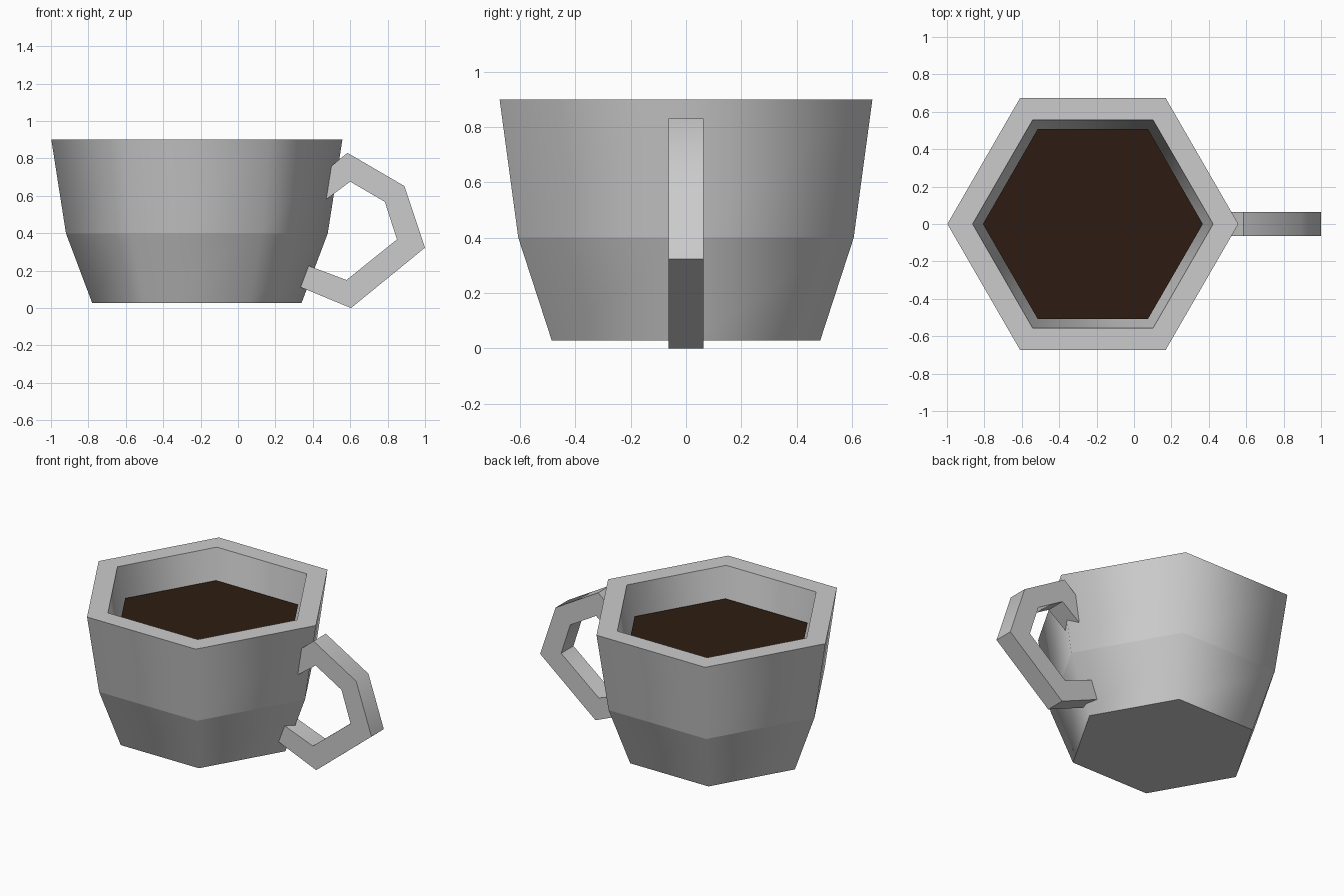
import bpy, bmesh
from math import cos, sin, pi, radians

if "Cube" in bpy.data.objects:
    bpy.data.objects.remove(bpy.data.objects["Cube"])

CX = -0.22   # cup axis
SIDES = 6


def finish(bm, name):
    bmesh.ops.recalc_face_normals(bm, faces=bm.faces[:])
    mesh = bpy.data.meshes.new(name)
    bm.to_mesh(mesh)
    bm.free()
    obj = bpy.data.objects.new(name, mesh)
    bpy.context.collection.objects.link(obj)
    return obj


def ring(bm, r, z):
    return [bm.verts.new((CX + r * cos(2 * pi * i / SIDES), r * sin(2 * pi * i / SIDES), z))
            for i in range(SIDES)]


# Cup: hexagonal profile, up the outside, over the rim and down the inside
profile = [(0.56, 0.028), (0.70, 0.40), (0.778, 0.90),
           (0.643, 0.90), (0.565, 0.40), (0.47, 0.15)]
bm = bmesh.new()
rings = [ring(bm, r, z) for r, z in profile]
for a, b in zip(rings, rings[1:]):
    for i in range(SIDES):
        j = (i + 1) % SIDES
        bm.faces.new((a[i], a[j], b[j], b[i])).smooth = True
bm.faces.new(rings[0])
bm.faces.new(rings[-1])
# Crisp horizontal creases, soft upright corners
for e in bm.edges:
    if abs(e.verts[0].co.z - e.verts[1].co.z) < 1e-4:
        e.smooth = False
        continue
    rim = all(abs(v.co.z - 0.9) < 1e-4 for v in e.verts)
    e.smooth = not rim
finish(bm, "cup")

# Coffee surface
bm = bmesh.new()
bm.faces.new(ring(bm, 0.588, 0.71))
coffee = finish(bm, "coffee")
mat = bpy.data.materials.new("coffee_brown")
mat.diffuse_color = (0.027, 0.012, 0.006, 1)
mat.use_nodes = True
mat.node_tree.nodes["Principled BSDF"].inputs["Base Color"].default_value = mat.diffuse_color
coffee.data.materials.append(mat)

# Handle: angular strap whose ends sink into the cup wall
outer = [(0.46, 0.727), (0.585, 0.83), (0.89, 0.652), (1.0, 0.323), (0.604, 0.0), (0.29, 0.13)]
inner = [(0.43, 0.55), (0.60, 0.676), (0.785, 0.568), (0.85, 0.367), (0.58, 0.15), (0.33, 0.244)]
bm = bmesh.new()
loops = [[bm.verts.new((x, y, z)) for x, z in pts]
         for pts, y in ((outer, -0.063), (outer, 0.063), (inner, 0.063), (inner, -0.063))]
for k in range(4):
    a, b = loops[k], loops[(k + 1) % 4]
    for i in range(len(outer) - 1):
        bm.faces.new((a[i], a[i + 1], b[i + 1], b[i]))
for end in (0, -1):
    bm.faces.new([loop[end] for loop in loops])
handle = finish(bm, "handle")
bpy.context.view_layer.objects.active = handle
handle.select_set(True)
bpy.ops.object.shade_smooth_by_angle(angle=radians(60))
